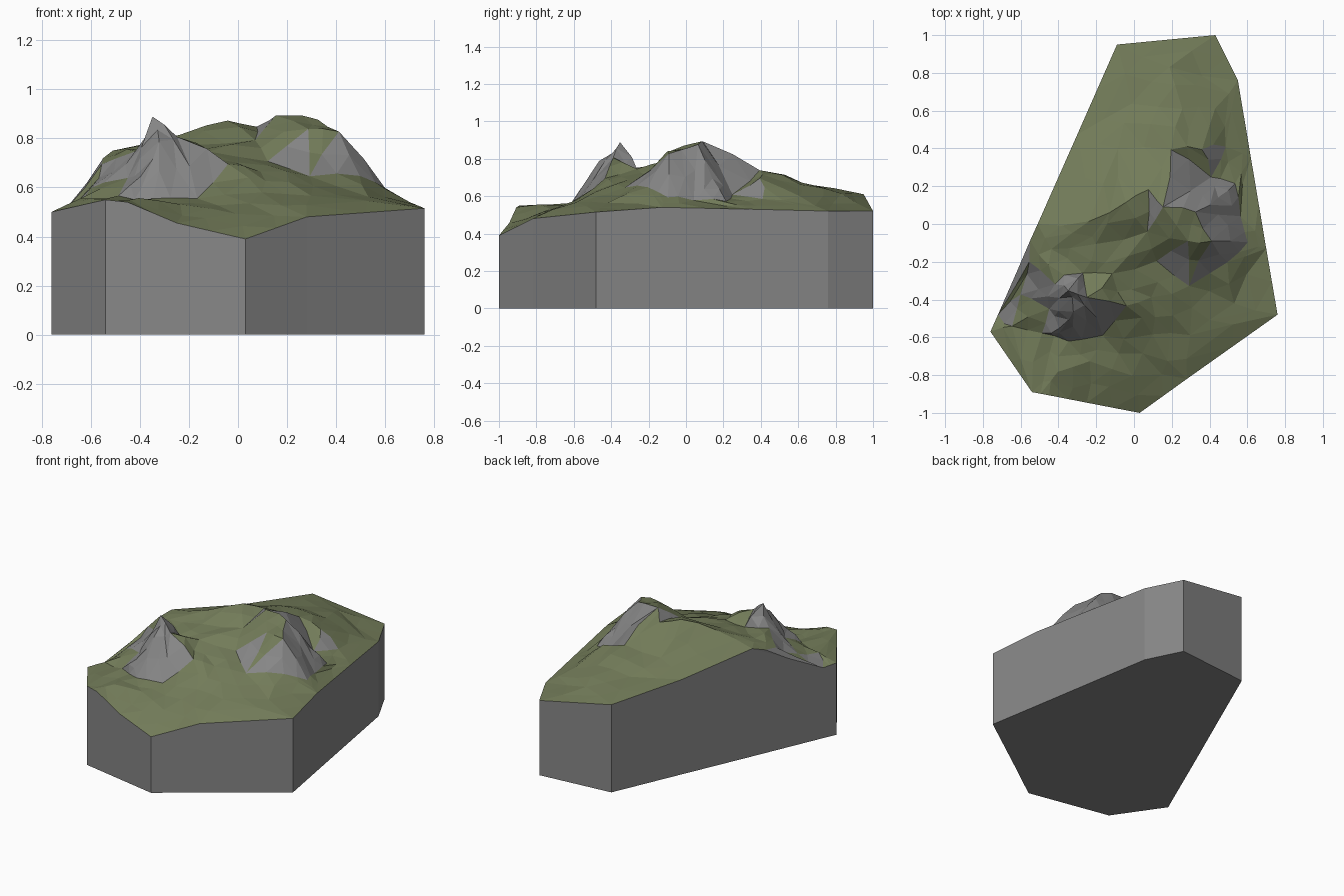
import bpy, bmesh, random
from mathutils import Vector
from mathutils.geometry import delaunay_2d_cdt

if "Cube" in bpy.data.objects:
    bpy.data.objects.remove(bpy.data.objects["Cube"])

random.seed(4)

def material(name, rgb):
    m = bpy.data.materials.new(name)
    m.diffuse_color = (*rgb, 1)
    m.use_nodes = True
    m.node_tree.nodes["Principled BSDF"].inputs["Base Color"].default_value = m.diffuse_color
    return m

grass = material("grass", (0.17, 0.20, 0.10))
rock = material("rock", (0.24, 0.24, 0.24))

# Top edge of the cut-out block, going clockwise from the back left
rim = [(-.09, .95, .61), (.43, 1, .52), (.55, .76, .52), (.619, .35, .53),
       (.70, -.13, .54), (.76, -.48, .515), (.28, -.82, .48), (.03, -1, .39),
       (-.25, -.946, .455), (-.45, -.907, .54), (-.54, -.89, .55),
       (-.76, -.57, .50), (-.72, -.48, .49), (-.51, 0, .75), (-.30, .474, .66)]

# Sharp peak at the front left
peak = [(-.34, -.34, .89), (-.31, -.45, .79), (-.36, -.63, .55), (-.24, -.39, .81),
        (-.03, -.42, .70), (-.18, -.60, .55), (-.28, -.25, .74), (-.12, -.27, .74),
        (-.45, -.12, .75), (-.56, -.20, .70), (-.60, -.36, .59), (-.43, -.32, .75),
        (-.50, -.58, .56), (-.46, -.45, .64), (-.40, -.55, .65)]
# Main summit with the cliff on its right side
summit = [(.16, .08, .90), (.34, .06, .88), (.41, -.09, .83), (.27, -.08, .84),
          (.13, -.20, .71), (.50, -.21, .65), (.60, -.11, .60), (.46, .15, .69),
          (.56, .05, .58), (.08, -.04, .80), (.07, .17, .84), (-.05, .10, .88),
          (-.23, .0, .81), (-.20, -.12, .77), (.35, .40, .70), (.41, .26, .61),
          (.52, .22, .58), (.50, .42, .58)]
# Gentle slopes to the back and front
slopes = [(.20, .40, .745), (-.10, .40, .73), (.0, .65, .67), (.25, .62, .67),
          (.43, .62, .59), (.20, .83, .61), (.10, -.60, .58), (.0, -.80, .50),
          (.30, -.58, .56), (.52, -.42, .57), (.30, -.32, .65), (.10, -.40, .67),
          (-.22, -.74, .53), (-.42, -.78, .55), (-.65, -.55, .55)]

pts = [Vector(p) for p in rim + peak + summit + slopes]
n = len(rim)
loop = [(i, (i + 1) % n) for i in range(n)]
out_v, _, faces, orig, _, _ = delaunay_2d_cdt([p.xy for p in pts], loop, [], 1, 1e-5)

# Terrain surface: steep triangles are rock, the rest is grass
bm = bmesh.new()
verts = [bm.verts.new((v.x, v.y, pts[orig[i][0]].z)) for i, v in enumerate(out_v)]
for f in faces:
    bm.faces.new([verts[i] for i in f])
bmesh.ops.recalc_face_normals(bm, faces=bm.faces)
if sum(f.normal.z for f in bm.faces) < 0:
    bmesh.ops.reverse_faces(bm, faces=bm.faces)
for f in bm.faces:
    f.material_index = 1 if f.normal.z < 0.78 else 0

# Break the surface into small irregular facets, keeping the named points
fixed = set(bm.verts)
bmesh.ops.subdivide_edges(bm, edges=bm.edges[:], cuts=1, use_grid_fill=True)
for v in bm.verts:
    if v not in fixed and not v.is_boundary:
        v.co += Vector((random.uniform(-.016, .016), random.uniform(-.016, .016),
                        random.uniform(-.008, .008)))
bmesh.ops.triangulate(bm, faces=bm.faces)
me = bpy.data.meshes.new("terrain")
bm.to_mesh(me)
bm.free()
terrain = bpy.data.objects.new("terrain", me)
me.materials.append(grass)
me.materials.append(rock)
bpy.context.collection.objects.link(terrain)

# Cut block below: vertical walls following the rim and a flat bottom
bm = bmesh.new()
top = [bm.verts.new(p) for p in rim]
low = [bm.verts.new((x, y, 0)) for x, y, z in rim]
for i, j in loop:
    bm.faces.new((top[i], top[j], low[j], low[i]))
bm.faces.new(low)
bmesh.ops.recalc_face_normals(bm, faces=bm.faces)
if sum(f.normal.z * f.calc_area() for f in bm.faces) > 0:
    bmesh.ops.reverse_faces(bm, faces=bm.faces)
me = bpy.data.meshes.new("base_block")
bm.to_mesh(me)
bm.free()
block = bpy.data.objects.new("base_block", me)
me.materials.append(rock)
bpy.context.collection.objects.link(block)
